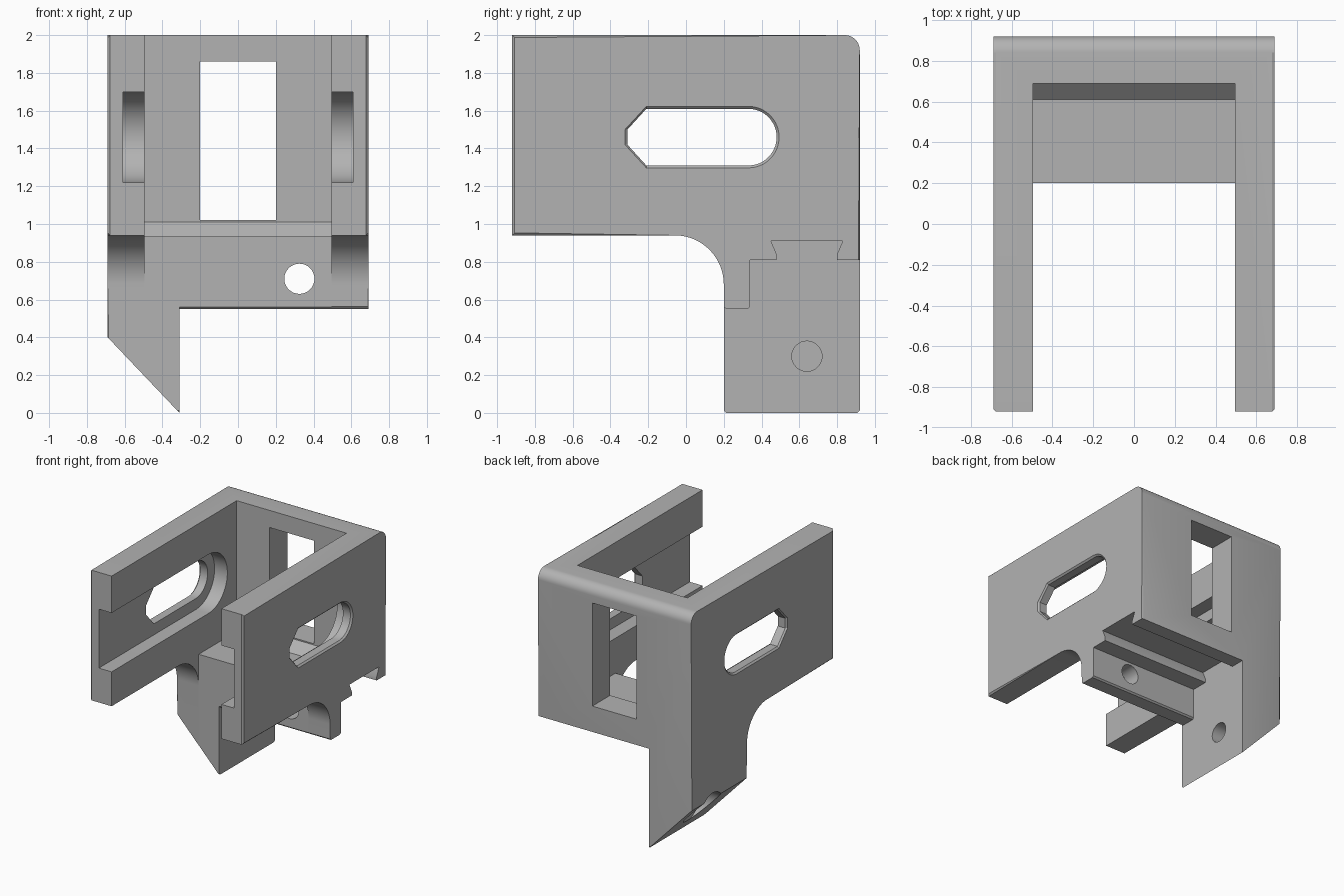
import bpy, bmesh
from math import sin, cos, pi

if "Cube" in bpy.data.objects:
    bpy.data.objects.remove(bpy.data.objects["Cube"], do_unlink=True)

grey = bpy.data.materials.new("plain_grey")
grey.use_nodes = True
colour = (0.45, 0.45, 0.45, 1)
grey.diffuse_color = colour
grey.node_tree.nodes["Principled BSDF"].inputs["Base Color"].default_value = colour

HALF = 0.69      # half width of the bracket
CHAMFER = 0.013


def arc(cy, cz, r, start, end, steps=24):
    angles = [start + (end - start) * i / steps for i in range(steps + 1)]
    return [(cy + r * cos(a), cz + r * sin(a)) for a in angles]


def prism(name, profile, low, high, axis="x", end_profile=None, bevel=0):
    """Extrude a 2D profile along an axis; the far end may have its own profile."""
    def place(p, d):
        return {"x": (d, p[0], p[1]), "y": (p[0], d, p[1])}[axis]
    bm = bmesh.new()
    near = [bm.verts.new(place(p, low)) for p in profile]
    far = [bm.verts.new(place(p, high)) for p in end_profile or profile]
    caps = [bm.faces.new(near), bm.faces.new(far)]
    n = len(near)
    for i in range(n):
        j = (i + 1) % n
        bm.faces.new((near[i], near[j], far[j], far[i]))
    if bevel:
        rim = [e for f in caps for e in f.edges]
        bmesh.ops.bevel(bm, geom=rim, offset=bevel, segments=1,
                        affect="EDGES", profile=0.5)
    bmesh.ops.recalc_face_normals(bm, faces=bm.faces)
    mesh = bpy.data.meshes.new(name)
    bm.to_mesh(mesh)
    bm.free()
    obj = bpy.data.objects.new(name, mesh)
    bpy.context.collection.objects.link(obj)
    return obj


def rect(a0, a1, b0, b1):
    return [(a0, b0), (a1, b0), (a1, b1), (a0, b1)]


def slot(grow=0):
    """Window profile: round at the back, clipped corners at the front."""
    return arc(0.33, 1.46, 0.15 + grow, -pi / 2, pi / 2) + [
        (-0.21, 1.61 + grow), (-0.31 - grow, 1.50),
        (-0.31 - grow, 1.42), (-0.21, 1.31 - grow)]


# Bracket body: side outline with rounded top back edge and curved throat
outline = [(-0.92, 2.0), (-0.92, 0.94)]
outline += arc(-0.06, 0.68, 0.26, pi / 2, 0)
outline += [(0.2, CHAMFER), (0.2 + CHAMFER, 0), (0.92 - CHAMFER, 0), (0.92, CHAMFER)]
outline += arc(0.84, 1.92, 0.08, 0, pi / 2, 12)
bracket = prism("bracket_body", outline, -HALF, HALF, bevel=CHAMFER)
bracket.data.materials.append(grey)

cutters = []

# Channel between the arms, with a sloped foot on the back wall
cutters.append(prism("channel_cutter", [
    (-1.1, -0.2), (0.201, -0.2), (0.201, 0.935), (0.61, 0.935),
    (0.69, 1.01), (0.69, 2.2), (-1.1, 2.2)], -0.495, 0.495))

# Inner guide grooves, open at the front and round at the back
cutters.append(prism("groove_cutter", arc(0.33, 1.46, 0.24, -pi / 2, pi / 2)
                     + [(-1.1, 1.70), (-1.1, 1.22)], -0.61, 0.61))

# Side slots with a chamfered outer rim
cutters.append(prism("slot_cutter", slot(), -1, 1))
for side in (-1, 1):
    cutters.append(prism("slot_rim_cutter", slot(), side * (HALF - CHAMFER),
                         side * (HALF + CHAMFER), end_profile=slot(2 * CHAMFER)))

# Back window
cutters.append(prism("window_cutter", rect(-0.2, 0.2, 1.02, 1.86), 0.3, 1.2, "y"))

# Underside: front lip and dovetail slot
cutters.append(prism("dovetail_cutter", [
    (0.1, -0.3), (0.1, 0.662), (0.212, 0.55), (0.328, 0.55), (0.34, 0.562),
    (0.34, 0.81), (0.48, 0.81), (0.48, 0.84), (0.45, 0.91), (0.83, 0.91),
    (0.80, 0.84), (0.80, 0.81), (1.2, 0.81), (1.2, -0.3)], -0.31, 1))

# Slanted underside of the tooth
cutters.append(prism("slant_cutter", [
    (-0.88, 0.60), (-0.215, -0.10), (-0.88, -0.10)], -0.2, 1.2, "y"))

# Bolt hole through the lip
cutters.append(prism("lip_hole_cutter", arc(0.325, 0.71, 0.08, 0, 2 * pi, 32)[:-1],
                     0.1, 0.4, "y"))

# Tooth bolt hole and the wider recess on the outside
cutters.append(prism("tooth_hole_cutter", arc(0.64, 0.30, 0.08, 0, 2 * pi, 32)[:-1],
                     -0.44, -0.2))
cutters.append(prism("tooth_recess_cutter", arc(0.64, 0.30, 0.145, 0, 2 * pi, 32)[:-1],
                     -0.9, -0.46))

# Apply the cuts
bpy.context.view_layer.objects.active = bracket
for cutter in cutters:
    cutter.hide_render = True
    mod = bracket.modifiers.new(cutter.name, "BOOLEAN")
    mod.operation = "DIFFERENCE"
    mod.solver = "EXACT"
    mod.object = cutter
    bpy.ops.object.modifier_apply(modifier=mod.name)
for cutter in cutters:
    bpy.data.objects.remove(cutter, do_unlink=True)

bpy.ops.object.select_all(action="DESELECT")
bracket.select_set(True)
bpy.ops.object.shade_smooth_by_angle(angle=pi / 7)
